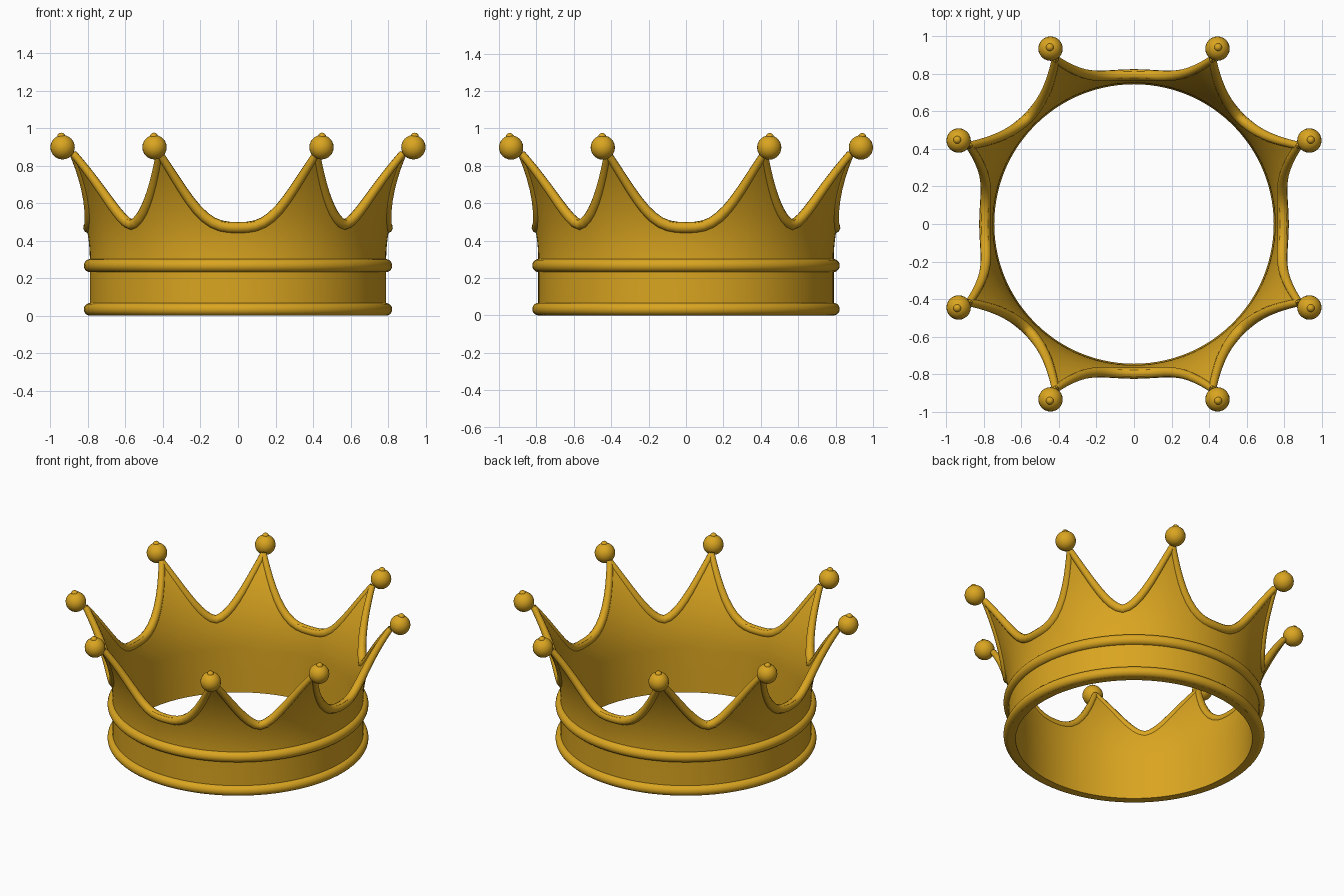
import bpy, bmesh, math

if "Cube" in bpy.data.objects:
    bpy.data.objects.remove(bpy.data.objects["Cube"])

gold = bpy.data.materials.new("gold")
gold.diffuse_color = (0.70, 0.376, 0.0145, 1)
gold.use_nodes = True
gold.node_tree.nodes["Principled BSDF"].inputs["Base Color"].default_value = gold.diffuse_color

SPIKE = math.atan2(0.445, 0.935)      # spike angle from each axis
HALF = math.pi / 4
TIP = 0.885


def edge_height(a):
    """Top edge of the crown: wide valleys on the axes, narrow on the diagonals."""
    a = a % (math.pi / 2)
    a = min(a, math.pi / 2 - a)
    if a < SPIKE:
        return 0.50 + (TIP - 0.50) * (a / SPIKE) ** 2.8
    return 0.515 + (TIP - 0.515) * ((HALF - a) / (HALF - SPIKE)) ** 1.7


def outer_r(z):
    return 0.79 + 0.611 * max(0, z - 0.3) ** 2


def inner_r(z):
    return max(0.745, outer_r(z) - 0.045 + 0.022 * z)


def finish(ob, angle=50):
    ob.data.materials.clear()
    ob.data.materials.append(gold)
    bpy.ops.object.select_all(action='DESELECT')
    ob.select_set(True)
    bpy.context.view_layer.objects.active = ob
    bpy.ops.object.shade_smooth_by_angle(angle=math.radians(angle))


def mesh_object(name, bm, angle=50):
    bmesh.ops.recalc_face_normals(bm, faces=bm.faces)
    me = bpy.data.meshes.new(name)
    bm.to_mesh(me)
    bm.free()
    ob = bpy.data.objects.new(name, me)
    bpy.context.collection.objects.link(ob)
    finish(ob, angle)


def loft(name, loops, angle=50):
    """Join a ring of closed cross-sections into a solid."""
    bm = bmesh.new()
    rows = [[bm.verts.new(p) for p in loop] for loop in loops]
    n = len(rows[0])
    for i, row in enumerate(rows):
        nxt = rows[(i + 1) % len(rows)]
        for j in range(n):
            bm.faces.new((row[j], nxt[j], nxt[(j + 1) % n], row[(j + 1) % n]))
    mesh_object(name, bm, angle)


def polar(r, a, z):
    return (r * math.cos(a), r * math.sin(a), z)


# Sample angles, from spike to spike, denser close to the spikes
N = 24
spikes = [q * math.pi / 2 + s * SPIKE for q in range(4) for s in (-1, 1)]
valleys = []
for i, a0 in enumerate(spikes):
    a1 = spikes[i + 1] if i < 7 else spikes[0] + 2 * math.pi
    mid, w = (a0 + a1) / 2, (a1 - a0) / 2
    valleys.append([mid + w * math.sin((k / N - 0.5) * math.pi) for k in range(N + 1)])

# Crown wall: flared band with the scalloped top edge
sections = []
for valley in valleys:
    for a in valley[:-1]:
        top = edge_height(a) - 0.006
        zs = [0.0, 0.15, 0.3] + [0.3 + (top - 0.3) * k / 10 for k in range(1, 11)]
        sections.append([polar(outer_r(z), a, z) for z in zs]
                        + [polar(inner_r(z), a, z) for z in reversed(zs)])
loft("crown_wall", sections)

# Two rounded rings around the band
for name, z0, z1 in (("base_ring", 0.0, 0.068), ("upper_ring", 0.232, 0.302)):
    zc, h = (z0 + z1) / 2, (z1 - z0) / 2
    prof = [(0.76, z0), (0.76, z1)]
    for k in range(11):
        t = math.pi / 2 - math.pi * k / 10
        prof.append((0.788 + 0.034 * math.cos(t), zc + h * math.sin(t)))
    loft(name, [[polar(r, 2 * math.pi * i / 96, z) for r, z in prof] for i in range(96)])

# Bead trim along the outside of the scalloped edge
curve = bpy.data.curves.new("edge_trim", 'CURVE')
curve.dimensions = '3D'
curve.bevel_depth = 0.03
curve.bevel_resolution = 3
for valley in valleys:
    sp = curve.splines.new('POLY')
    sp.points.add(N)
    for p, a in zip(sp.points, valley):
        h = edge_height(a)
        f = 1 - 0.33 * (h - 0.5) / (TIP - 0.5)
        z = h - 0.03 * f
        p.co = (*polar(outer_r(z) - 0.012, a, z), 1)
        p.radius = f
trim = bpy.data.objects.new("edge_trim", curve)
bpy.context.collection.objects.link(trim)
bpy.ops.object.select_all(action='DESELECT')
trim.select_set(True)
bpy.context.view_layer.objects.active = trim
bpy.ops.object.convert(target='MESH')
finish(bpy.context.view_layer.objects.active)

# Ball with a small nub on every spike
for i, a in enumerate(spikes):
    bm = bmesh.new()
    for r, rad, z, seg in ((1.0355, 0.065, 0.898, 24), (1.043, 0.022, 0.954, 12)):
        made = bmesh.ops.create_uvsphere(bm, u_segments=seg, v_segments=seg // 2, radius=rad)
        bmesh.ops.translate(bm, verts=made["verts"], vec=polar(r, a, z))
    mesh_object(f"spike_ball_{i + 1}", bm, 60)
